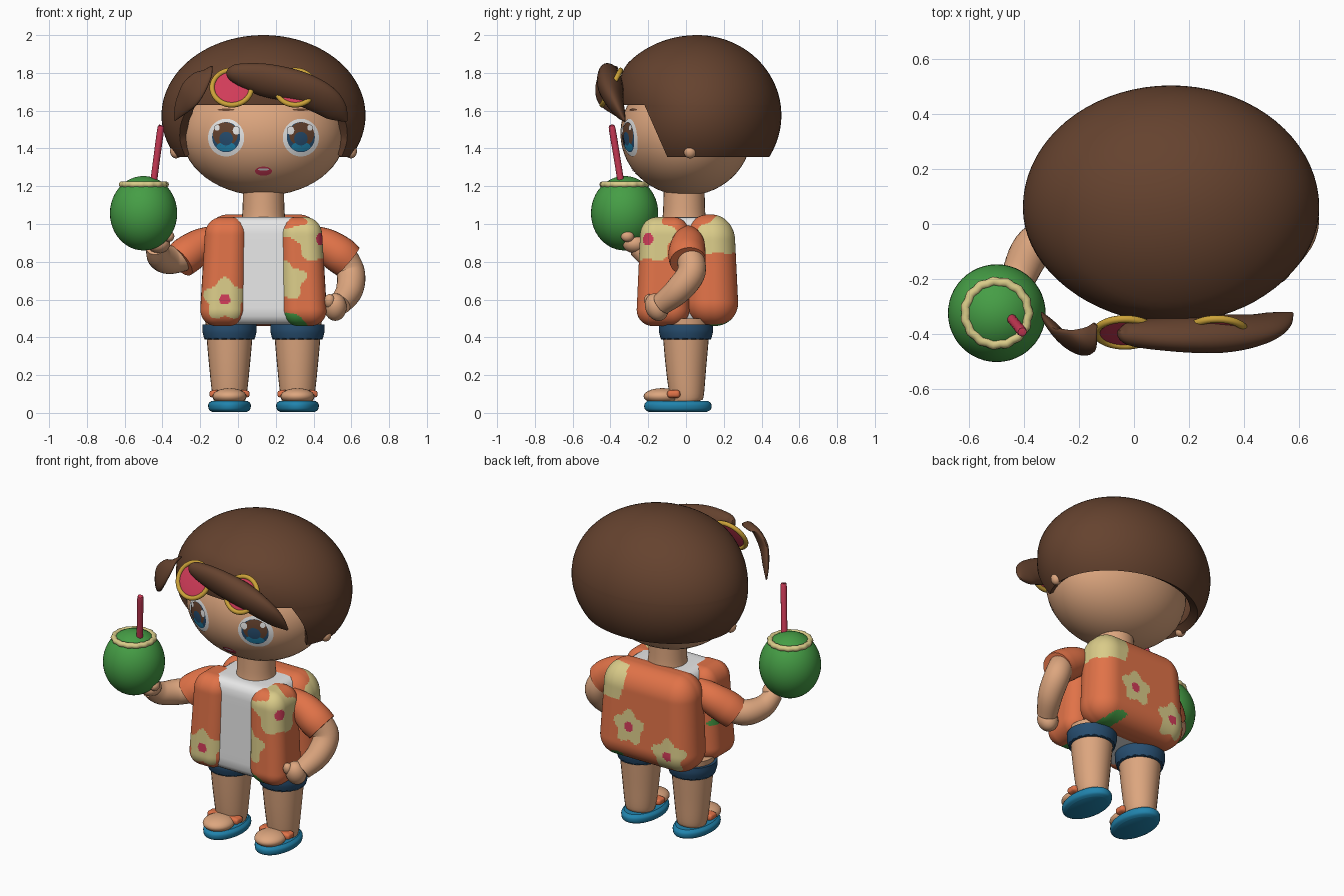
import bpy, bmesh, math
from mathutils import Vector, Matrix

cube = bpy.data.objects.get("Cube")
if cube:
    bpy.data.objects.remove(cube, do_unlink=True)


def material(name, r, g, b):
    m = bpy.data.materials.new(name)
    m.use_nodes = True
    m.diffuse_color = (r, g, b, 1)
    node = next(n for n in m.node_tree.nodes if n.type == 'BSDF_PRINCIPLED')
    node.inputs["Base Color"].default_value = (r, g, b, 1)
    return m


skin = material("skin", .72, .38, .21)
brown = material("hair brown", .13, .055, .028)
orange = material("shirt orange", .75, .17, .065)
cream = material("cream", .70, .60, .25)
green = material("green", .06, .34, .06)
white = material("white", .80, .80, .80)
navy = material("navy", .02, .075, .16)
blue = material("sandal blue", .015, .23, .42)
red = material("pink red", .64, .045, .10)
gold = material("gold", .60, .36, .04)

CX = .135                                   # body centre line
HEAD, HEAD_R = Vector((CX, 0, 1.48)), Vector((.435, .347, .33))


def finish(name, bm, *mats, angle=40):
    bmesh.ops.recalc_face_normals(bm, faces=bm.faces)
    me = bpy.data.meshes.new(name)
    bm.to_mesh(me)
    bm.free()
    ob = bpy.data.objects.new(name, me)
    bpy.context.collection.objects.link(ob)
    for m in mats:
        me.materials.append(m)
    smooth(me, angle)
    return ob


def smooth(me, angle=40):
    for p in me.polygons:
        p.use_smooth = True
    me.set_sharp_from_angle(angle=math.radians(angle))


def ball(name, loc, size, mat, tilt=0, segs=40):
    bm = bmesh.new()
    bmesh.ops.create_uvsphere(bm, u_segments=segs, v_segments=segs // 2, radius=1)
    bm.transform(Matrix.Translation(loc) @ Matrix.Rotation(tilt, 4, 'X') @ Matrix.Diagonal((*size, 1)))
    return finish(name, bm, mat)


def loft(name, pts, mat, steps=6, segs=28, ref=(0, 1, 0)):
    """Tube through points (x, y, z, width radius, depth radius); depth lies along ref."""
    pts = [Vector(p if len(p) == 5 else (*p, p[3])) for p in pts]
    path = []
    for i in range(len(pts) - 1):
        p0, p1, p2, p3 = pts[max(i - 1, 0)], pts[i], pts[i + 1], pts[min(i + 2, len(pts) - 1)]
        for k in range(steps):
            t = k / steps
            path.append(p1 + (p2 - p0) * (t / 2) + (p0 * 2 - p1 * 5 + p2 * 4 - p3) * (t * t / 2)
                        + (p1 * 3 - p0 - p2 * 3 + p3) * (t ** 3 / 2))
    path.append(pts[-1])
    bm, rings = bmesh.new(), []
    for i, p in enumerate(path):
        tan = (Vector(path[min(i + 1, len(path) - 1)][:3]) - Vector(path[max(i - 1, 0)][:3])).normalized()
        deep = Vector(ref)
        deep = (deep - tan * deep.dot(tan)).normalized()
        up = tan.cross(deep)
        rings.append([bm.verts.new(Vector(p[:3]) + up * p[3] * math.cos(a) + deep * p[4] * math.sin(a))
                      for a in (j * math.tau / segs for j in range(segs))])
    for a, b in zip(rings, rings[1:]):
        for j in range(segs):
            k = (j + 1) % segs
            bm.faces.new((a[j], a[k], b[k], b[j]))
    bm.faces.new(rings[0])
    bm.faces.new(rings[-1])
    return finish(name, bm, mat)


def torus(name, loc, major, minor, mat, tilt=0, wave=0):
    bm, n, m = bmesh.new(), 60, 10
    rings = []
    for i in range(n):
        a = i * math.tau / n
        r = major + wave * math.cos(15 * a)
        rings.append([bm.verts.new(((r + minor * math.cos(b)) * math.cos(a),
                                    (r + minor * math.cos(b)) * math.sin(a), minor * math.sin(b)))
                      for b in (j * math.tau / m for j in range(m))])
    for i in range(n):
        a, b = rings[i], rings[(i + 1) % n]
        for j in range(m):
            bm.faces.new((a[j], b[j], b[(j + 1) % m], a[(j + 1) % m]))
    bm.transform(Matrix.Translation(loc) @ Matrix.Rotation(tilt, 4, 'X'))
    return finish(name, bm, mat)


def rounded_box(name, loc, half, r, mats, cuts=8, taper=0, paint=None):
    bm = bmesh.new()
    bmesh.ops.create_cube(bm, size=2)
    bmesh.ops.subdivide_edges(bm, edges=bm.edges[:], cuts=cuts, use_grid_fill=True)
    for v in bm.verts:
        q = Vector([v.co[i] * half[i] for i in range(3)])
        core = Vector([max(r - half[i], min(half[i] - r, q[i])) for i in range(3)])
        v.co = core + (q - core).normalized() * r + Vector(loc)
        s = 1 - taper * (v.co.z - .46) / .58
        v.co.x, v.co.y = CX + (v.co.x - CX) * s, v.co.y * s
    if paint:
        for f in bm.faces:
            f.material_index = paint(f.calc_center_median())
    return finish(name, bm, *mats, angle=60)


def face_patch(name, x, z, rx, rz, mat, layer):
    """Thin painted disc lying on the front of the head."""
    bm, n = bmesh.new(), 28

    def on_head(px, pz):
        d = ((px - HEAD.x) / HEAD_R.x) ** 2 + ((pz - HEAD.z) / HEAD_R.z) ** 2
        return bm.verts.new((px, -HEAD_R.y * math.sqrt(1 - d) - .0025 * layer, pz))
    mid, last = on_head(x, z), None
    for k in range(1, 6):
        ring = [on_head(x + rx * k / 5 * math.cos(j * math.tau / n), z + rz * k / 5 * math.sin(j * math.tau / n))
                for j in range(n)]
        for j in range(n):
            i = (j + 1) % n
            bm.faces.new((last[j], last[i], ring[i], ring[j]) if last else (mid, ring[i], ring[j]))
        last = ring
    return finish(name, bm, mat)


# Head, ears, neck
ball("head", HEAD, HEAD_R, skin, segs=56)
loft("neck", [(CX, -.01, .98, .125), (CX, -.01, 1.06, .112), (CX, -.01, 1.22, .108)], skin)
for side, s in (("left", 1), ("right", -1)):
    ball(side + "_ear", (CX + s * .463, .022, 1.385), (.032, .034, .038), skin, segs=20)

# Hair cap: ellipsoid with a fuller brow, trimmed flat below and opened at the face
bm = bmesh.new()
bmesh.ops.create_uvsphere(bm, u_segments=72, v_segments=48, radius=1)
bm.transform(Matrix.Translation((CX, .06, 1.575)) @ Matrix.Diagonal((.54, .445, .425, 1)))
for v in bm.verts:
    if v.co.y < .06:
        v.co.y = .06 + (v.co.y - .06) * (.92 + .17 * max(0, min(1, (v.co.z - 1.6) / .25)))
slant = Vector((0, 1, .44)).normalized()
for co, no, clear in (((0, 0, 1.355), (0, 0, 1), True), ((0, 0, 1.63), (0, 0, 1), False),
                      ((0, -.11, 1.38), slant, False)):
    bmesh.ops.bisect_plane(bm, geom=bm.verts[:] + bm.edges[:] + bm.faces[:], plane_co=co, plane_no=no,
                           clear_inner=clear)
opening = [f for f in bm.faces if f.calc_center_median().z < 1.63
           and (f.calc_center_median() - Vector((0, -.11, 1.38))).dot(slant) < 0]
bmesh.ops.delete(bm, geom=opening, context='FACES')
hair = finish("hair_cap", bm, brown)
mod = hair.modifiers.new("thickness", 'SOLIDIFY')
mod.thickness, mod.offset = .055, -1
bpy.context.view_layer.objects.active = hair
bpy.ops.object.modifier_apply(modifier=mod.name)
smooth(hair.data)

# Loose locks in front
loft("fringe_swoop", [(-.055, -.39, 1.815, .01, .005), (-.02, -.40, 1.80, .05, .04), (.13, -.40, 1.765, .09, .058),
                      (.31, -.40, 1.725, .092, .065), (.44, -.385, 1.665, .088, .05), (.52, -.355, 1.60, .065, .03),
                      (.575, -.325, 1.545, .008, .005)], brown, ref=(0, 1, .45))
loft("side_lock", [(-.14, -.365, 1.83, .01, .005), (-.18, -.425, 1.79, .055, .02), (-.245, -.425, 1.70, .077, .022),
                   (-.30, -.37, 1.62, .05, .018), (-.335, -.325, 1.55, .006, .004)], brown, ref=(1, 1, 0))

# Sunglasses pushed up on the hair
tilt = math.radians(62)
for side, s in (("left", 1), ("right", -1)):
    spot = (CX + s * .168, -.395, 1.722)
    torus(side + "_glasses_rim", spot, .104, .014, gold, tilt)
    ball(side + "_glasses_lens", spot, (.102, .102, .008), red, tilt)
loft("glasses_bridge", [(CX - .065, -.38, 1.74, .01), (CX, -.385, 1.755, .01), (CX + .065, -.38, 1.74, .01)], gold, segs=10)

# Painted face
for side, s in (("left", 1), ("right", -1)):
    x = CX + s * .198
    for part, dx, z, rx, rz, mat, layer in (
            ("eye_white", 0, 1.457, .096, .1, white, 1), ("iris_rim", 0, 1.46, .074, .08, navy, 2),
            ("iris", .004, 1.475, .066, .064, brown, 3), ("iris_glow", 0, 1.41, .05, .024, blue, 3),
            ("pupil", 0, 1.452, .036, .036, navy, 4), ("eye_glint", -.055, 1.495, .02, .022, white, 5),
            ("eye_spark", .048, 1.51, .014, .016, white, 5), ("eyebrow", 0, 1.605, .045, .006, brown, 1)):
        face_patch(side + "_" + part, x + s * dx, z, rx, rz, mat, layer)
face_patch("mouth", CX, 1.28, .045, .024, red, 1)
face_patch("teeth", CX, 1.289, .03, .006, white, 2)

# Printed shirt: centre, horizontal direction on the cloth, size, heart size
flowers = [((-.07, -.26, .60), (1, 0), .118, .03), ((.43, -.2, .92), (.6, .8), .135, .032),
           ((.235, -.25, .70), (.8, 0), .11, 0), ((.21, .28, .70), (1, 0), .112, .03),
           ((-.06, .28, .585), (1, 0), .112, .03), ((.44, .17, .94), (.2, 1), .115, 0)]
leaves = [((.30, -.25, .49), (1, 0)), ((.33, .24, .48), (1, 0)), ((-.18, -.06, .74), (0, 1))]


def print_colour(p):
    for c, t, size, heart in flowers:
        d = p - Vector(c)
        u = d.x * t[0] + d.y * t[1]
        r = math.hypot(u, d.z)
        if d.length < .2 and r < size * (.87 + .13 * math.cos(5 * math.atan2(u, d.z))):
            return 2 if r < heart else 1
    for c, t in leaves:
        d = p - Vector(c)
        u = d.x * t[0] + d.y * t[1]
        if d.length < .14 and abs(d.z + .4 * u) < .035 * (1 - (u / .07) ** 2):
            return 3
    return 0


cloth = (orange, cream, red, green)
rounded_box("undershirt", (CX, -.01, .752), (.25, .215, .285), .06, [white], 12, .08)
rounded_box("shirt_back", (CX, .14, .755), (.34, .142, .295), .13, cloth, 58, .1, print_colour)
for side, s in (("left", 1), ("right", -1)):
    rounded_box(side + "_shirt_front", (CX + s * .217, -.123, .748), (.122, .142, .288), .09, cloth, 54, .1, print_colour)
    y = .01 if s > 0 else -.05
    loft(side + "_sleeve", [(CX + s * .22, .01, .925, .07), (CX + s * .32, .01, .89, .09),
                            (CX + s * .40, y / 2, .84, .099), (CX + s * .445, y, .803, .095)], orange)

# Arms and hands
loft("left_arm", [(.54, .01, .86, .07), (.595, .03, .75, .075), (.59, -.04, .65, .072), (.54, -.13, .575, .058)], skin)
ball("left_hand", (.515, -.155, .56), (.06, .06, .075), skin, .4, 28)
ball("left_thumb", (.485, -.19, .59), (.03, .03, .04), skin, .4, 20)
loft("right_arm", [(-.26, -.03, .83, .07), (-.36, -.08, .81, .075), (-.415, -.18, .825, .066),
                   (-.435, -.26, .88, .052)], skin)
ball("right_hand", (-.42, -.27, .895), (.06, .065, .05), skin, 0, 28)
ball("right_thumb", (-.365, -.31, .935), (.028, .035, .03), skin, 0, 20)

# Legs, scalloped shorts hems, feet and sandals
for side, s in (("left", 1), ("right", -1)):
    x = CX + s * .18
    loft(side + "_leg", [(x, .01, .045, .065), (x, .005, .08, .088), (x, 0, .25, .108), (x, 0, .50, .13)], skin)
    hem = loft(side + "_shorts_hem", [(x, 0, .388, .132), (x, 0, .43, .143), (x, 0, .468, .143)], navy, segs=72)
    for i, v in enumerate(hem.data.vertices[:72]):
        v.co.z += .024 if i % 4 < 2 else 0
    ball(side + "_foot", (x, -.125, .088), (.09, .1, .043), skin, 0, 28)
    rounded_box(side + "_sandal_strap", (x, -.065, .1), (.107, .035, .021), .018, [orange])
    loft(side + "_sandal", [(x, -.043, .004, .09, .15), (x, -.043, .018, .109, .174), (x, -.043, .046, .112, .177),
                            (x, -.043, .064, .096, .16)], blue, segs=40)

# Coconut drink
nut = Vector((-.5, -.325, 1.057))
ball("coconut", nut, (.178, .178, .197), green, 0, 48)
torus("coconut_rim", nut + Vector((0, 0, .152)), .114, .017, cream, 0, .003)
loft("straw", [(-.452, -.338, 1.18, .018), (-.43, -.365, 1.35, .018), (-.409, -.391, 1.505, .018),
               (-.408, -.393, 1.517, .009)], red, segs=14)
